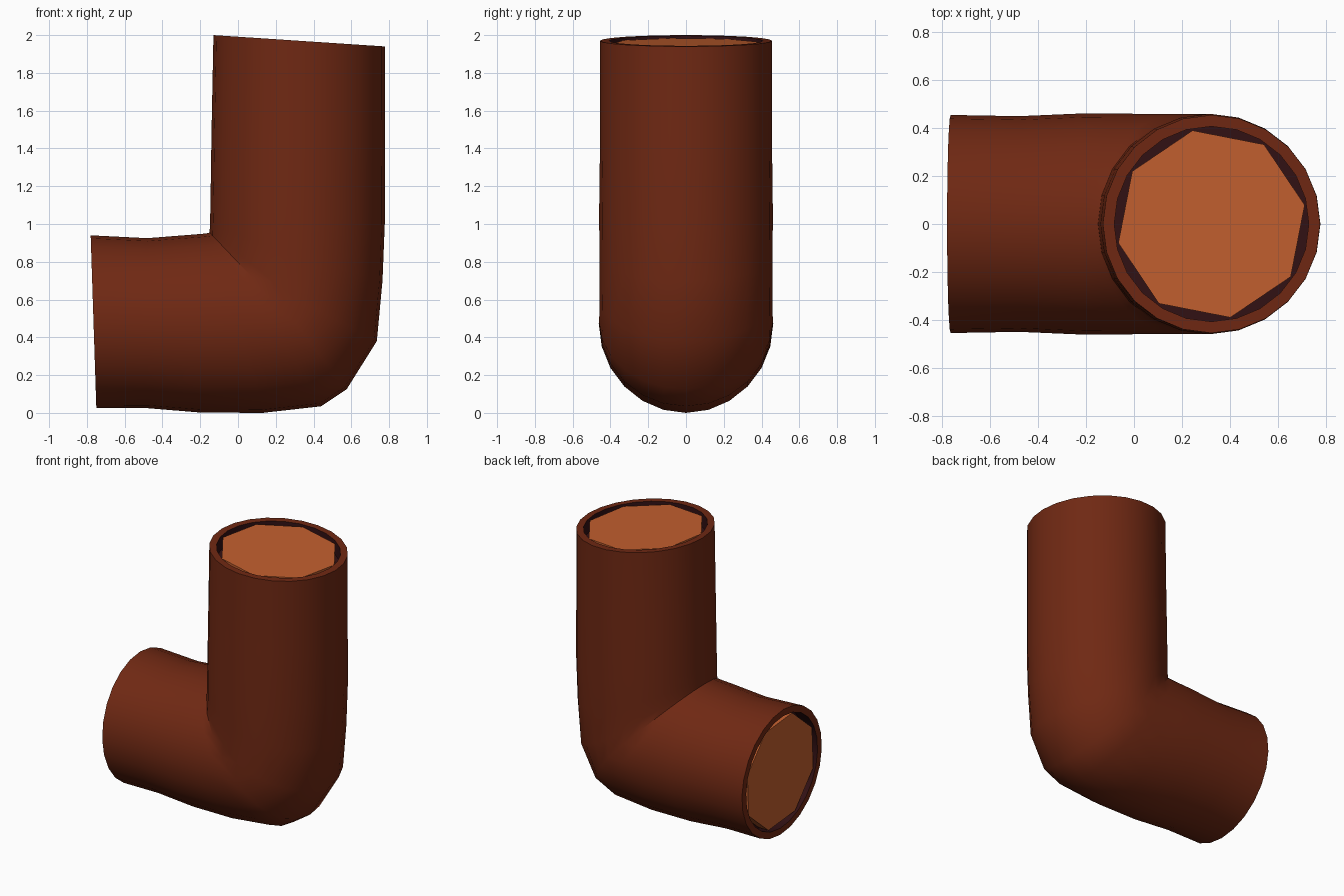
import bpy, bmesh, math
from mathutils import Vector

if "Cube" in bpy.data.objects:
    bpy.data.objects.remove(bpy.data.objects["Cube"])

SIDES = 24


def material(name, rgb):
    m = bpy.data.materials.new(name)
    m.diffuse_color = (*rgb, 1)
    m.use_nodes = True
    m.node_tree.nodes["Principled BSDF"].inputs["Base Color"].default_value = m.diffuse_color
    return m


RUST = material("rust_brown", (0.160, 0.0215, 0.0065))
DARK = material("dark_inside", (0.032, 0.0055, 0.007))
ORANGE = material("clay_orange", (0.55, 0.116, 0.028))

# Rings along the bend: inner (x, z), axis (x, z), outer (x, z), half width in y
RINGS = [
    ((-0.78, 0.94), (-0.765, 0.482), (-0.75, 0.025), 0.455),
    ((-0.48, 0.925), (-0.48, 0.475), (-0.48, 0.025), 0.45),
    ((-0.20, 0.947), (-0.20, 0.474), (-0.20, 0.002), 0.462),
    ((-0.17, 0.95), (0.00, 0.476), (0.13, 0.0), 0.46),
    ((-0.155, 0.953), (0.18, 0.48), (0.44, 0.035), 0.46),
    ((-0.15, 0.955), (0.30, 0.48), (0.575, 0.125), 0.46),   # mitre
    ((-0.15, 0.965), (0.31, 0.60), (0.735, 0.38), 0.457),
    ((-0.148, 1.00), (0.312, 0.82), (0.765, 0.70), 0.458),
    ((-0.146, 1.10), (0.316, 1.05), (0.777, 1.00), 0.46),
    ((-0.14, 1.50), (0.32, 1.45), (0.778, 1.40), 0.455),
    ((-0.13, 2.00), (0.323, 1.97), (0.777, 1.94), 0.455),
]


def ring_points(ring, scale=1.0, shift=Vector(), sides=SIDES, turn=0.0):
    inner, axis, outer = (Vector((p[0], 0, p[1])) for p in ring[:3])
    pts = []
    for i in range(sides):
        a = turn + math.tau * i / sides
        c, s = math.cos(a), math.sin(a)
        arm = (outer - axis) * c if c > 0 else (inner - axis) * -c
        pts.append(axis + scale * (arm + Vector((0, ring[3] * s, 0))) + shift)
    return pts


def loft(name, loops, mats, mat_of=lambda i: 0, caps=True, cap_mat=0):
    bm = bmesh.new()
    rows = [[bm.verts.new(p) for p in loop] for loop in loops]
    n = len(rows[0])
    for i in range(len(rows) - 1):
        for j in range(n):
            k = (j + 1) % n
            f = bm.faces.new((rows[i][j], rows[i][k], rows[i + 1][k], rows[i + 1][j]))
            f.material_index = mat_of(i)
    if caps:
        for row in (rows[0], rows[-1]):
            bm.faces.new(row).material_index = cap_mat
    bmesh.ops.recalc_face_normals(bm, faces=bm.faces)
    me = bpy.data.meshes.new(name)
    bm.to_mesh(me)
    bm.free()
    for m in mats:
        me.materials.append(m)
    ob = bpy.data.objects.new(name, me)
    bpy.context.collection.objects.link(ob)
    return ob


# Elbow pipe: shallow dark recess, rim, outer wall, rim, shallow dark recess
first, last = RINGS[0], RINGS[-1]
in_x, in_z = Vector((0.1, 0, 0)), Vector((0, 0, -0.1))
loops = [ring_points(first, 0.895, in_x), ring_points(first, 0.895)]
loops += [ring_points(r) for r in RINGS]
loops += [ring_points(last, 0.895), ring_points(last, 0.895, in_z)]
end = len(loops) - 2
pipe = loft("elbow_pipe", loops, [RUST, DARK],
            lambda i: 1 if i in (0, end) else 0, cap_mat=1)
bpy.context.view_layer.objects.active = pipe
pipe.select_set(True)
bpy.ops.object.shade_smooth_by_angle(angle=math.radians(35))

# Eight-sided plugs filling both openings, just below the rim
for name, ring, way, turn in (("top_plug", last, in_z, 0.2),
                              ("side_plug", first, in_x, 0.3)):
    loft(name, [ring_points(ring, 0.875, way * d, 8, turn) for d in (0.12, 0.9)], [ORANGE])
